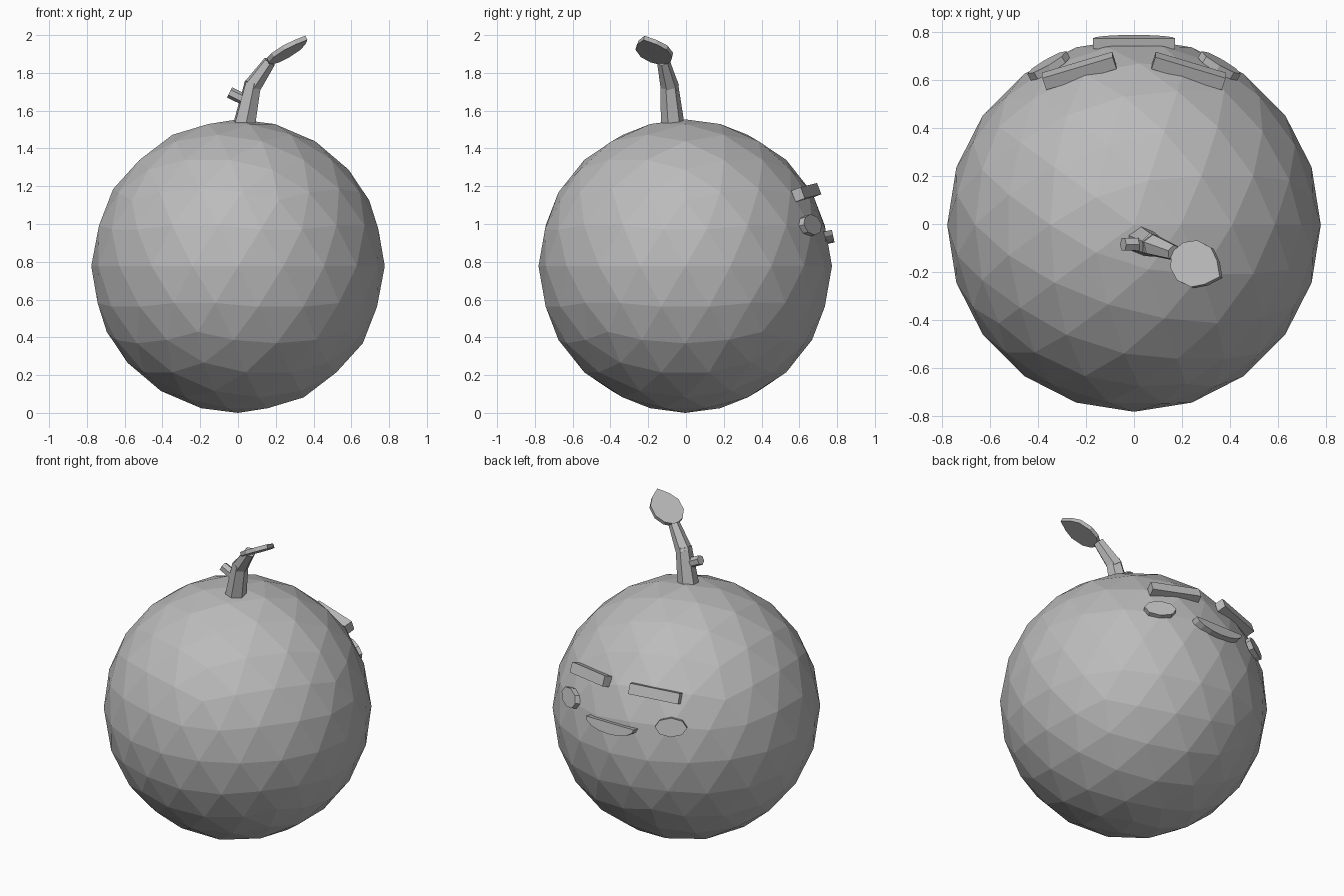
import bpy, bmesh
from math import cos, sin, pi, tau
from mathutils import Vector, Matrix

cube = bpy.data.objects.get("Cube")
if cube:
    bpy.data.objects.remove(cube, do_unlink=True)

GREY = (0.5, 0.5, 0.5, 1)
grey = bpy.data.materials.new("plain_grey")
grey.use_nodes = True
grey.diffuse_color = GREY
bsdf = next(n for n in grey.node_tree.nodes if n.type == 'BSDF_PRINCIPLED')
bsdf.inputs["Base Color"].default_value = GREY

UP = Vector((0, 0, 1))


def finish(name, bm):
    bmesh.ops.recalc_face_normals(bm, faces=bm.faces)
    mesh = bpy.data.meshes.new(name)
    bm.to_mesh(mesh)
    bm.free()
    mesh.materials.append(grey)
    obj = bpy.data.objects.new(name, mesh)
    bpy.context.collection.objects.link(obj)
    return obj


def slab(name, outline, depth, centre, normal, along=None):
    """Flat plate: a 2D outline given thickness, facing along normal."""
    n = Vector(normal).normalized()
    u = Vector(along).normalized() if along else UP.cross(n).normalized()
    n = (n - u * n.dot(u)).normalized()
    v = n.cross(u)
    bm = bmesh.new()
    rings = [[bm.verts.new(Vector(centre) + u * a + v * b + n * h) for a, b in outline]
             for h in (-depth / 2, depth / 2)]
    bm.faces.new(rings[0][::-1])
    bm.faces.new(rings[1])
    for i in range(len(outline)):
        j = (i + 1) % len(outline)
        bm.faces.new((rings[0][i], rings[0][j], rings[1][j], rings[1][i]))
    return finish(name, bm)


def branch(name, start, end, r1, r2):
    """Tapered six-sided stick between two points."""
    a, b = Vector(start), Vector(end)
    turn = (b - a).to_track_quat('Z', 'Y').to_matrix().to_4x4()
    bm = bmesh.new()
    bmesh.ops.create_cone(bm, cap_ends=True, segments=6, radius1=r1, radius2=r2,
                          depth=(b - a).length,
                          matrix=Matrix.Translation((a + b) / 2) @ turn)
    return finish(name, bm)


# Faceted round body
bm = bmesh.new()
bmesh.ops.create_icosphere(bm, subdivisions=3, radius=0.777,
                           matrix=Matrix.Translation((0, -0.004, 0.777)))
finish("body", bm)

# Stem with a bend and a cut side twig
branch("lower_stem", (0.032, -0.07, 1.52), (0.08, -0.09, 1.75), 0.063, 0.047)
branch("upper_stem", (0.07, -0.085, 1.72), (0.168, -0.12, 1.86), 0.05, 0.034)
branch("side_twig", (0.04, -0.085, 1.655), (-0.045, -0.085, 1.697), 0.03, 0.03)

# Leaf with rounded base and pointed tip
half = [(-0.1, 0.06), (-0.045, 0.093), (0.03, 0.092), (0.085, 0.055)]
leaf = [(-0.131, 0)] + [(a, -b) for a, b in half] + [(0.132, 0)] + half[::-1]
base, tip = Vector((0.16, -0.12, 1.85)), Vector((0.362, -0.222, 1.986))
slab("leaf", leaf, 0.025, (base + tip) / 2, UP, tip - base)

# Eyes and brows, mirrored on the face
eye = [(0.094 * cos(i * tau / 8), 0.057 * sin(i * tau / 8)) for i in range(8)]
brow = [(-0.153, -0.032), (0.153, -0.032), (0.153, 0.032), (-0.153, 0.032)]
for side, s in (("left", 1), ("right", -1)):
    slab(side + "_eye", eye, 0.032, (s * 0.355, 0.658, 0.993), (s * 0.5, 0.86, 0.24))
    slab(side + "_brow", brow, 0.055, (s * 0.228, 0.637, 1.167),
         (s * 0.28, 0.9, 0.35), (s * -0.295, 0.088, 0.022))

# Half-moon smile
smile = [(0.17 * cos(pi + i * pi / 8), 0.032 + 0.068 * sin(pi + i * pi / 8))
         for i in range(9)]
slab("mouth", smile, 0.045, (0, 0.757, 0.933), (0, 0.97, 0.2))
